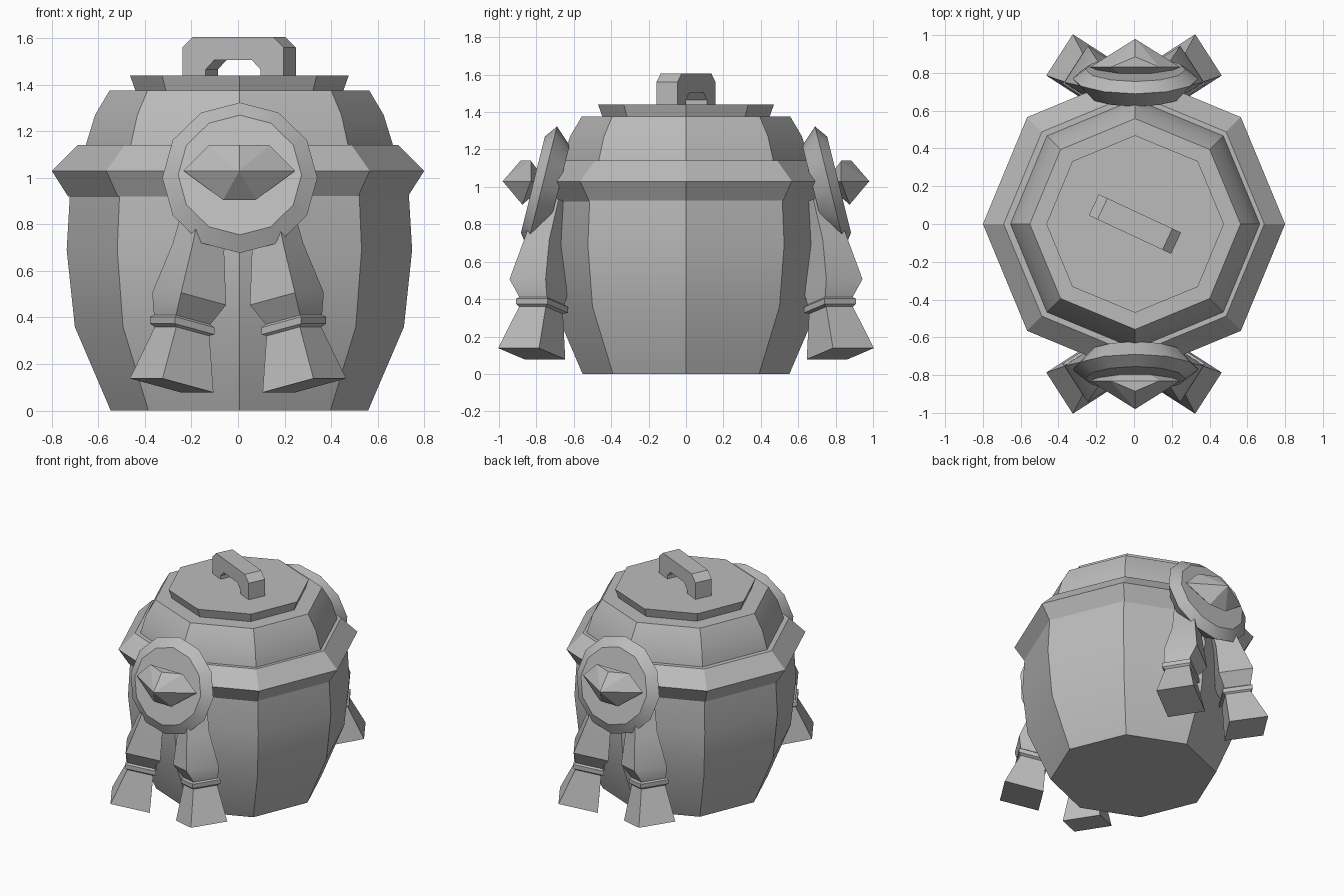
import bpy, bmesh, math
from mathutils import Vector, Matrix

old = bpy.data.objects.get("Cube")
if old:
    bpy.data.objects.remove(old)

grey = bpy.data.materials.new("plain_grey")
grey.use_nodes = True
grey.diffuse_color = (0.5, 0.5, 0.5, 1)
grey.node_tree.nodes["Principled BSDF"].inputs["Base Color"].default_value = (0.5, 0.5, 0.5, 1)


def finish(name, bm, matrix=None, smooth=None):
    """Turn a bmesh into a named, shaded object."""
    if matrix:
        bm.transform(matrix)
    bmesh.ops.recalc_face_normals(bm, faces=bm.faces)
    mesh = bpy.data.meshes.new(name)
    bm.to_mesh(mesh)
    bm.free()
    mesh.materials.append(grey)
    obj = bpy.data.objects.new(name, mesh)
    bpy.context.collection.objects.link(obj)
    if smooth:
        bpy.ops.object.select_all(action='DESELECT')
        obj.select_set(True)
        bpy.context.view_layer.objects.active = obj
        bpy.ops.object.shade_smooth_by_angle(angle=math.radians(smooth))
    return obj


def loft(rings):
    """Skin a list of equal point loops and cap both ends."""
    bm = bmesh.new()
    loops = [[bm.verts.new(p) for p in ring] for ring in rings]
    n = len(loops[0])
    for a, b in zip(loops, loops[1:]):
        for i in range(n):
            j = (i + 1) % n
            bm.faces.new((a[i], a[j], b[j], b[i]))
    bm.faces.new(loops[0])
    bm.faces.new(loops[-1])
    return bm


def lathe(profile, sides):
    """Spin (radius, height) points round z."""
    step = math.tau / sides
    return loft([[(r * math.cos(i * step), r * math.sin(i * step), z)
                  for i in range(sides)] for r, z in profile])


# Eight-sided pot, collar, shoulder and lid
shift = Matrix.Translation((0.006, 0, 0))
finish("pot_body", lathe([(0.553, 0), (0.707, 0.36), (0.742, 0.69), (0.728, 0.93)], 8), shift, 30)
finish("collar", lathe([(0.66, 0.92), (0.73, 0.92), (0.8, 1.03), (0.69, 1.14), (0.64, 1.14)], 8), None, 30)
finish("shoulder", lathe([(0.68, 1.0), (0.66, 1.14), (0.62, 1.27), (0.558, 1.375)], 8), shift, 30)
finish("lid", lathe([(0.445, 1.37), (0.47, 1.44)], 8), shift)

# Lid handle: chamfered arch outline given thickness
half = [(0.13, 1.435), (0.13, 1.465), (0.09, 1.505)]
outer = [(0.19, 1.605), (0.24, 1.56), (0.24, 1.435)]
outline = outer + half
outline = outline + [(-x, z) for x, z in reversed(outline)]
handle = loft([[(x, y, z) for x, z in outline] for y in (-0.062, 0.062)])
finish("lid_handle", handle,
       Matrix.Translation((0.005, 0, 0)) @ Matrix.Rotation(math.radians(-25), 4, 'Z'))

# Tassel: square sections (centre, width), each tilted outwards
sections = [((0.13, -0.70, 0.92), 0.13), ((0.17, -0.755, 0.70), 0.16),
            ((0.21, -0.785, 0.48), 0.23), ((0.24, -0.77, 0.39), 0.175),
            ((0.24, -0.77, 0.38), 0.20), ((0.24, -0.77, 0.35), 0.20),
            ((0.24, -0.775, 0.34), 0.17), ((0.285, -0.825, 0.108), 0.26)]
out = Vector((0.84, -0.54, 0.23))
across = Vector((0.54, 0.84, 0))


def tassel():
    return loft([[Vector(c) + (out * a + across * b) * w / 2
                  for a, b in ((-1, -1), (1, -1), (1, 1), (-1, 1))]
                 for c, w in sections])


# Pointed bud on the disc
def bud():
    bm = bmesh.new()
    points = [(0, -0.885, 1.14), (0, -0.98, 1.03), (0, -0.74, 1.02)]
    for s in (-1, 1):
        points += [(s * 0.13, -0.83, 1.14), (s * 0.24, -0.83, 1.03), (s * 0.07, -0.875, 0.905)]
    for p in points:
        bm.verts.new(p)
    bmesh.ops.convex_hull(bm, input=bm.verts[:])
    return bm


# Ornaments on the front, mirrored to the back
disc_frame = (Matrix.Translation((0.008, -0.77, 1.0))
              @ Matrix.Rotation(math.radians(90 - 14), 4, 'X'))
for side, sy in (("front", 1), ("back", -1)):
    flip = Matrix.Diagonal((1, sy, 1, 1))
    finish(side + "_disc", lathe([(0.25, -0.09), (0.333, 0), (0.265, 0.05)], 12),
           flip @ disc_frame, 35)
    finish(side + "_bud", bud(), flip @ shift)
    for hand, sx in (("left", 1), ("right", -1)):
        finish(side + "_" + hand + "_tassel", tassel(),
               Matrix.Diagonal((sx, sy, 1, 1)), 30)
